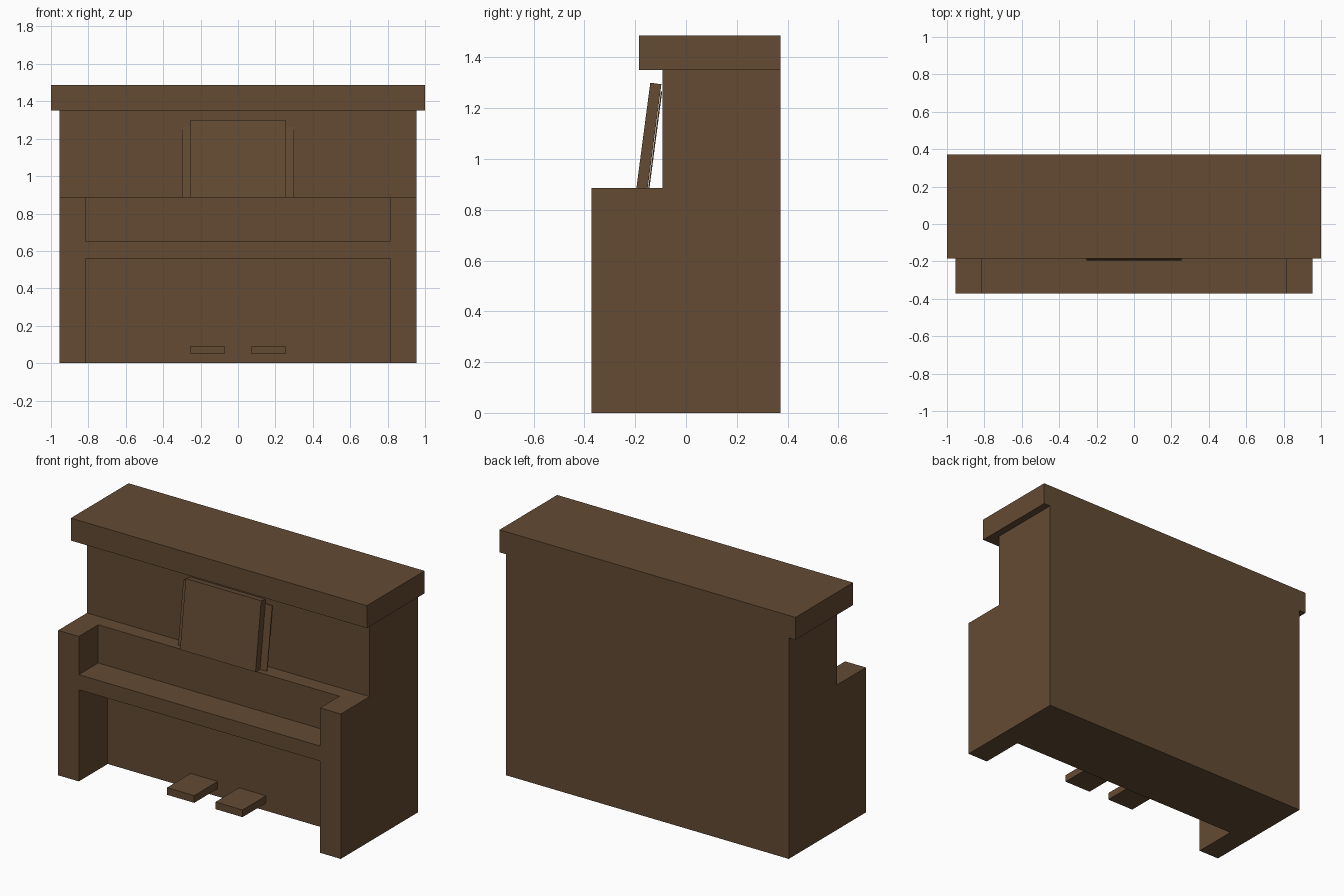
import bpy, bmesh, math
from mathutils import Matrix

cube = bpy.data.objects.get("Cube")
if cube:
    bpy.data.objects.remove(cube, do_unlink=True)

wood = bpy.data.materials.new("brown_wood")
wood.use_nodes = True
colour = (0.125, 0.069, 0.033, 1)
wood.diffuse_color = colour
wood.node_tree.nodes["Principled BSDF"].inputs["Base Color"].default_value = colour


def extrude_profile(name, profile, x0, x1):
    """Extrude a (y, z) side profile from x0 to x1."""
    bm = bmesh.new()
    face = bm.faces.new([bm.verts.new((x0, y, z)) for y, z in profile])
    moved = bmesh.ops.extrude_face_region(bm, geom=[face])["geom"]
    verts = [v for v in moved if isinstance(v, bmesh.types.BMVert)]
    bmesh.ops.translate(bm, verts=verts, vec=(x1 - x0, 0, 0))
    bmesh.ops.recalc_face_normals(bm, faces=bm.faces)
    mesh = bpy.data.meshes.new(name)
    bm.to_mesh(mesh)
    bm.free()
    mesh.materials.append(wood)
    obj = bpy.data.objects.new(name, mesh)
    bpy.context.collection.objects.link(obj)
    return obj


def box(name, x, y, z):
    profile = [(y[0], z[0]), (y[1], z[0]), (y[1], z[1]), (y[0], z[1])]
    return extrude_profile(name, profile, *x)


def cut(target, cutter):
    cutter.hide_render = True
    mod = target.modifiers.new("cut", "BOOLEAN")
    mod.operation = "DIFFERENCE"
    mod.solver = "EXACT"
    mod.object = cutter
    bpy.context.view_layer.objects.active = target
    bpy.ops.object.modifier_apply(modifier=mod.name)
    bpy.data.objects.remove(cutter, do_unlink=True)


front, back, panel, ledge = -0.372, 0.372, -0.093, 0.885
inner = (-0.815, 0.815)

# Stepped case with a keyboard recess and an open knee space
case = extrude_profile("case", [(front, 0), (back, 0), (back, 1.35), (panel, 1.35),
                                (panel, ledge), (front, ledge)], -0.955, 0.955)
cut(case, box("keyboard_cutter", inner, (-0.6, -0.185), (0.652, 1.0)))
cut(case, box("knee_cutter", inner, (-0.6, panel), (-0.2, 0.56)))

# Overhanging lid
box("lid", (-1, 1), (-0.185, back), (1.35, 1.487))

# Pedals
for side, x in (("right", (-0.255, -0.072)), ("left", (0.072, 0.255))):
    box(side + "_pedal", x, (-0.32, panel), (0.048, 0.092))

# Leaning music desk with a wider thin backing that runs into the case
lean = Matrix.Translation((0, -0.151, ledge)) @ Matrix.Rotation(math.radians(-7.5), 4, "X")
for name, half, y, z in (("music_desk", 0.255, (-0.044, 0), (-0.004, 0.413)),
                         ("music_desk_backing", 0.3, (0.002, 0.007), (-0.001, 0.385))):
    part = box(name, (-half, half), y, z)
    part.data.transform(lean)
